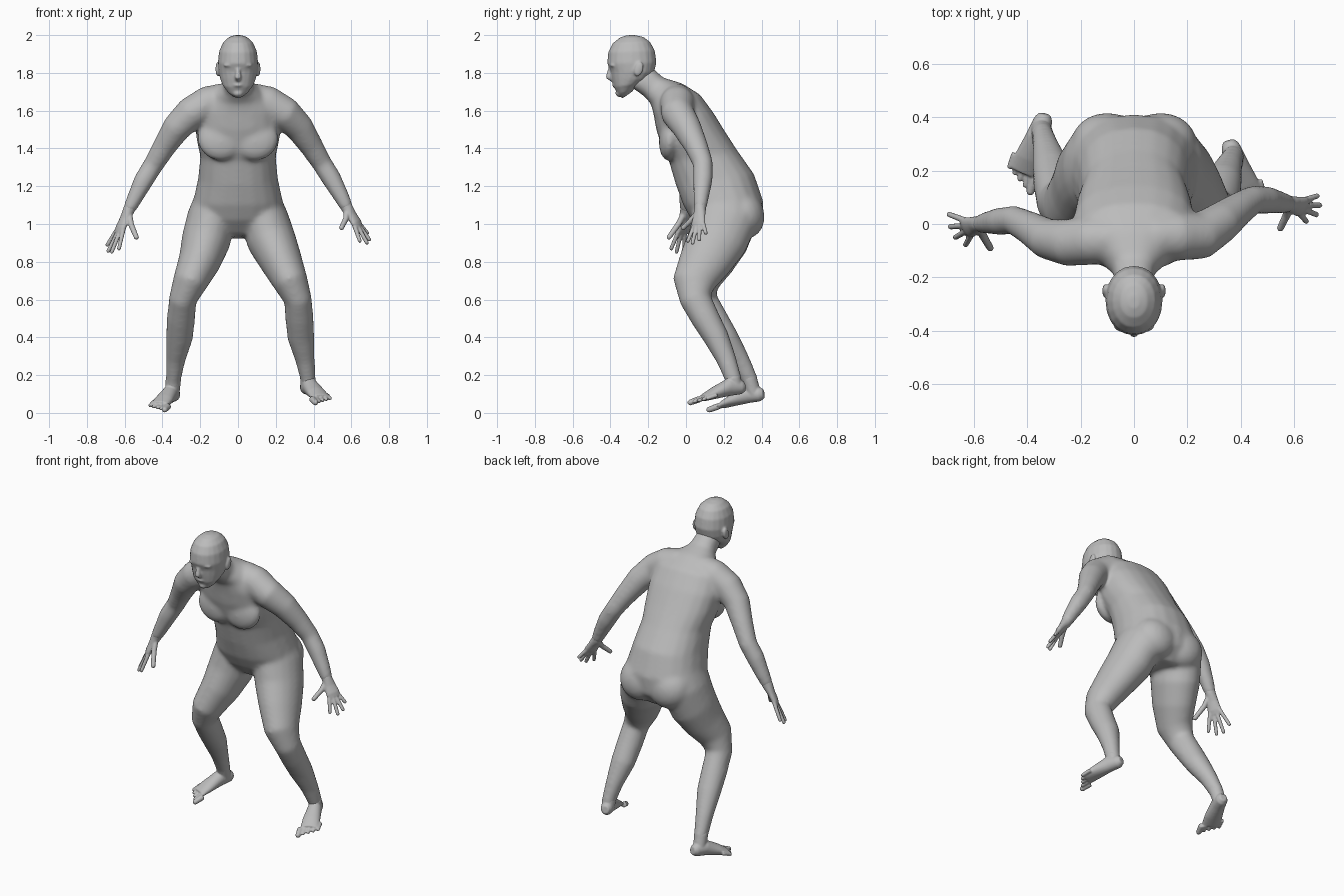
import bpy, bmesh, math
from mathutils import Vector, Matrix

cube = bpy.data.objects.get("Cube")
if cube:
    bpy.data.objects.remove(cube)

skin = bpy.data.materials.new("plain grey")
skin.use_nodes = True
grey = (0.5, 0.5, 0.5, 1)
skin.diffuse_color = grey
skin.node_tree.nodes["Principled BSDF"].inputs["Base Color"].default_value = grey

SEG = 20


def ring(center, u, v, power=1.0):
    """Closed superellipse section around a center."""
    points = []
    for i in range(SEG):
        a = math.tau * i / SEG
        c, s = math.cos(a), math.sin(a)
        points.append(center + u * math.copysign(abs(c) ** power, c)
                      + v * math.copysign(abs(s) ** power, s))
    return points


def loft(bm, rings):
    rows = [[bm.verts.new(p) for p in r] for r in rings]
    for low, high in zip(rows, rows[1:]):
        for i in range(SEG):
            j = (i + 1) % SEG
            bm.faces.new((low[i], low[j], high[j], high[i]))
    bm.faces.new(rows[0][::-1])
    bm.faces.new(rows[-1])


def trunk(bm, stations, power):
    """Stations hold front y, front z, back y, back z and half width."""
    rings = []
    for fy, fz, by, bz, half in stations:
        front, back = Vector((0, fy, fz)), Vector((0, by, bz))
        rings.append(ring((front + back) / 2, Vector((half, 0, 0)), (back - front) / 2, power))
    loft(bm, rings)


def tube(bm, path, radii, ref=(0, 1, 0)):
    """Limb along a path; each radius is a number or a (wide, deep) pair."""
    path = [Vector(p) for p in path]
    rings = []
    for i, p in enumerate(path):
        t = (path[min(i + 1, len(path) - 1)] - path[max(i - 1, 0)]).normalized()
        u = t.cross(Vector(ref)).normalized()
        v = u.cross(t)
        r = radii[i]
        a, b = r if isinstance(r, tuple) else (r, r)
        rings.append(ring(p, u * a, v * b))
    loft(bm, rings)


def blob(bm, center, size, tilt=0):
    matrix = (Matrix.Translation(center) @ Matrix.Rotation(tilt, 4, 'X')
              @ Matrix.Diagonal((*size, 1)))
    bmesh.ops.create_uvsphere(bm, u_segments=20, v_segments=12, radius=1, matrix=matrix)


def digit(bm, points, r):
    """Finger or toe with a rounded tip."""
    points = [Vector(p) for p in points]
    tube(bm, points, [r * 1.15] * (len(points) - 1) + [r], (0.3, 0.8, 0.5))
    blob(bm, points[-1], (r, r, r))


def fuse(name, bm, voxel, rounds):
    """Merge the overlapping volumes into one soft skin."""
    bmesh.ops.recalc_face_normals(bm, faces=bm.faces)
    mesh = bpy.data.meshes.new(name)
    bm.to_mesh(mesh)
    bm.free()
    mesh.materials.append(skin)
    obj = bpy.data.objects.new(name, mesh)
    bpy.context.collection.objects.link(obj)
    remesh = obj.modifiers.new("fuse", 'REMESH')
    remesh.mode = 'VOXEL'
    remesh.voxel_size = voxel
    remesh.use_smooth_shade = True
    soft = obj.modifiers.new("soften", 'SMOOTH')
    soft.factor = 0.5
    soft.iterations = rounds
    bpy.context.view_layer.objects.active = obj
    for m in ("fuse", "soften"):
        bpy.ops.object.modifier_apply(modifier=m)


# Torso: neck down to crotch
body = bmesh.new()
trunk(body, [
    (-.30, 1.73, -.18, 1.83, .07), (-.22, 1.675, -.12, 1.775, .08),
    (-.185, 1.635, -.02, 1.745, .14), (-.172, 1.58, .075, 1.685, .215),
    (-.158, 1.5, .145, 1.59, .23), (-.13, 1.41, .21, 1.485, .22),
    (-.09, 1.33, .275, 1.385, .2), (-.055, 1.21, .36, 1.265, .212),
    (-.015, 1.1, .41, 1.12, .24), (.03, 1.02, .405, 1.01, .225),
    (.10, .945, .33, .92, .09)], .88)
for side in (-1, 1):
    blob(body, (side * .09, -.085, 1.45), (.125, .058, .115), -.1)
    blob(body, (side * .10, .305, 1.05), (.135, .11, .13), .3)

# Legs: hip to ankle
leg_radii = [(.1, .15), (.128, .178), (.13, .16), (.112, .14), (.092, .115), (.074, .084),
             (.075, .076), (.072, .068), (.052, .053), (.041, .045), (.036, .04)]
left_leg = [(.115, .2, 1.15), (.135, .21, 1.04), (.178, .165, .91), (.23, .1, .8), (.28, .043, .69),
            (.317, .05, .6), (.325, .103, .5), (.333, .16, .4), (.355, .215, .28), (.37, .25, .18),
            (.368, .265, .13)]
right_leg = [(-.125, .2, 1.15), (-.14, .21, 1.04), (-.17, .17, .91), (-.205, .115, .8), (-.255, .065, .69),
             (-.292, .082, .6), (-.302, .145, .5), (-.31, .21, .4), (-.33, .285, .28), (-.342, .335, .18),
             (-.348, .36, .1)]
for path in (left_leg, right_leg):
    tube(body, path, leg_radii)

# Arms: collar to wrist
arm_radii = [.08, .093, .088, .077, .063, .054, .053, .042, .034]
left_arm = [(.06, -.05, 1.67), (.155, -.045, 1.64), (.25, -.045, 1.585), (.325, .005, 1.51), (.39, .055, 1.41),
            (.445, .09, 1.32), (.495, .09, 1.24), (.55, .08, 1.14), (.58, .075, 1.08)]
right_arm = [(-.06, -.055, 1.67), (-.155, -.06, 1.64), (-.25, -.07, 1.585), (-.325, -.055, 1.51),
             (-.39, -.015, 1.41), (-.45, .015, 1.31), (-.5, .01, 1.23), (-.55, .005, 1.13), (-.58, 0, 1.07)]
for path in (left_arm, right_arm):
    tube(body, path, arm_radii)
fuse("body", body, .011, 16)

# Hands: thumb first, then index to little finger
left_tips = [(.548, -.015, .98), (.645, .01, .91), (.683, .035, .9), (.695, .07, .918), (.685, .105, .952)]
right_tips = [(-.538, -.09, .93), (-.63, -.078, .87), (-.668, -.05, .853), (-.687, -.01, .857), (-.692, .036, .89)]
for name, arm, tips in (("left_hand", left_arm, left_tips), ("right_hand", right_arm, right_tips)):
    hand = bmesh.new()
    wrist = Vector(arm[-1])
    tips = [Vector(t) for t in tips]
    middle = tips[2].lerp(tips[3], .5)
    palm_normal = (tips[4] - tips[1]).cross(middle - wrist).normalized()
    tube(hand, [arm[-2], wrist, wrist.lerp(middle, .2), wrist.lerp(middle, .42), wrist.lerp(middle, .54)],
         [.034, .031, (.035, .023), (.042, .02), (.036, .013)], palm_normal)
    for i, tip in enumerate(tips):
        knuckle = wrist.lerp(tip.lerp(middle, .1), .5)
        digit(hand, [wrist.lerp(tip, .1), knuckle, tip], .0105 if i else .0135)
    fuse(name, hand, .005, 4)

# Feet: heel to ball, five toes and an ankle; the right foot stands lower and further back
foot_path = [(.355, .312, .14), (.36, .292, .137), (.383, .23, .137), (.415, .15, .105), (.44, .095, .08)]
foot_radii = [(.022, .024), (.035, .038), (.042, .047), (.052, .032), (.054, .019)]
for name, side, shift, leg in (("left_foot", 1, (0, 0, 0), left_leg),
                               ("right_foot", -1, (.022, .1, -.038), right_leg)):
    def place(p):
        return Vector((p[0] * side, p[1], p[2])) + Vector(shift)
    foot = bmesh.new()
    tube(foot, [place(p) for p in foot_path], foot_radii, (0, 0, 1))
    tube(foot, [Vector(leg[-3]).lerp(Vector(leg[-2]), .5), *leg[-2:]], [.034, .041, .038])
    big, little = Vector((.41, .022, .055)), Vector((.487, .115, .077))
    for i in range(5):
        tip = big.lerp(little, i / 4)
        root = tip + Vector((-.018, .05, .018))
        digit(foot, [place(root), place(tip)], .0105 if i else .0155)
    fuse(name, foot, .005, 6)

# Head: skull and jaw, with nose, brows, eyes, lips and ears
head = bmesh.new()
trunk(head, [
    (-.315, 1.999, -.27, 2.0, .018), (-.35, 1.987, -.225, 1.99, .05), (-.388, 1.957, -.19, 1.964, .08),
    (-.412, 1.91, -.165, 1.918, .1), (-.417, 1.85, -.156, 1.855, .107),
    (-.40, 1.81, -.17, 1.80, .103), (-.393, 1.77, -.2, 1.765, .094),
    (-.382, 1.725, -.24, 1.745, .082), (-.36, 1.685, -.27, 1.725, .058),
    (-.335, 1.665, -.28, 1.705, .032)], .95)
tube(head, [(0, -.395, 1.84), (0, -.406, 1.805), (0, -.41, 1.78), (0, -.385, 1.765)],
     [.009, .012, .018, .015])
blob(head, (0, -.377, 1.735), (.028, .015, .011))
blob(head, (0, -.352, 1.692), (.028, .022, .02))
for side in (-1, 1):
    blob(head, (side * .042, -.383, 1.84), (.036, .022, .01))
    blob(head, (side * .038, -.375, 1.815), (.016, .014, .009))
    blob(head, (side * .108, -.25, 1.82), (.011, .024, .04), -.3)
fuse("head", head, .006, 7)
